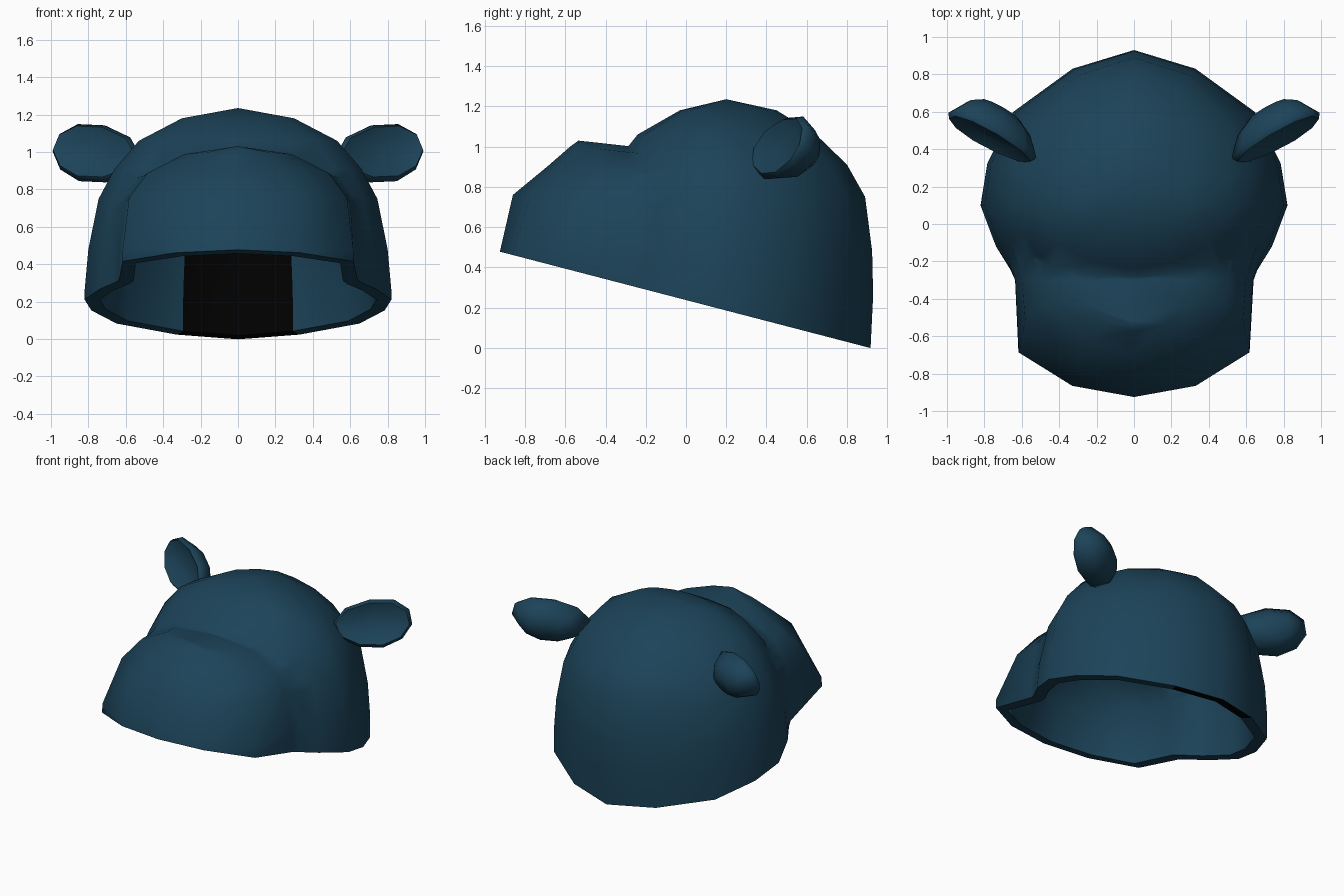
import bpy, bmesh, math
from mathutils import Vector

if "Cube" in bpy.data.objects:
    bpy.data.objects.remove(bpy.data.objects["Cube"], do_unlink=True)


def material(name, rgb):
    m = bpy.data.materials.new(name)
    m.use_nodes = True
    m.diffuse_color = (*rgb, 1)
    bsdf = m.node_tree.nodes["Principled BSDF"]
    bsdf.inputs["Base Color"].default_value = (*rgb, 1)
    bsdf.inputs["Roughness"].default_value = 0.8
    return m


BLUE = material("dark teal blue", (0.0115, 0.056, 0.099))
BLACK = material("black", (0.0003, 0.0003, 0.0003))


def loft(name, rings, tip=None):
    """Skin a stack of closed rings; the last ring closes on the tip."""
    bm = bmesh.new()
    loops = [[bm.verts.new(p) for p in ring] for ring in rings]
    n = len(loops[0])
    for low, high in zip(loops, loops[1:]):
        for i in range(n):
            j = (i + 1) % n
            bm.faces.new((low[i], low[j], high[j], high[i]))
    bm.faces.new(loops[0])
    if tip:
        top = bm.verts.new(tip)
        for i in range(n):
            bm.faces.new((loops[-1][i], loops[-1][(i + 1) % n], top))
    else:
        bm.faces.new(loops[-1])
    bmesh.ops.recalc_face_normals(bm, faces=bm.faces)
    mesh = bpy.data.meshes.new(name)
    bm.to_mesh(mesh)
    bm.free()
    ob = bpy.data.objects.new(name, mesh)
    bpy.context.collection.objects.link(ob)
    mesh.materials.append(BLUE)
    mesh.materials.append(BLACK)
    return ob


def activate(ob):
    bpy.ops.object.select_all(action="DESELECT")
    ob.select_set(True)
    bpy.context.view_layer.objects.active = ob


def apply(ob, mod):
    activate(ob)
    bpy.ops.object.modifier_apply(modifier=mod.name)


def smooth(ob, degrees):
    activate(ob)
    bpy.ops.object.shade_smooth_by_angle(angle=math.radians(degrees))


# Dome of the hood: height, half width, front y, back y
OUTLINE = [(0.40, 0.88), (0.79, 0.60), (0.955, 0.27), (1, 0),
           (0.90, -0.33), (0.77, -0.60), (0.40, -0.90)]
OUTLINE = ([(0, 1)] + OUTLINE + [(0, -1)]
           + [(-x, y) for x, y in reversed(OUTLINE)])
MID = 0.1
dome_levels = [(-0.15, 0.825, -0.58, 0.91), (0.26, 0.82, -0.57, 0.93),
               (0.48, 0.80, -0.54, 0.925), (0.75, 0.745, -0.46, 0.89),
               (0.91, 0.66, -0.36, 0.80), (1.06, 0.53, -0.24, 0.645),
               (1.18, 0.30, -0.03, 0.45)]
dome_rings = [[(half * x, MID + y * (back - MID if y > 0 else MID - front), z)
               for x, y in OUTLINE] for z, half, front, back in dome_levels]
hood = loft("hood", dome_rings, (0, 0.2, 1.235))

# Broad snout flaring back into the dome:
# height, half width, front y, corner setback, rear half width
snout_levels = [(0.0, 0.65, -0.93, 0.24, 0.80), (0.48, 0.635, -0.925, 0.24, 0.78),
                (0.76, 0.60, -0.86, 0.35, 0.72), (0.90, 0.50, -0.69, 0.27, 0.64),
                (1.0, 0.30, -0.575, 0.15, 0.46), (1.03, 0.02, -0.54, 0.02, 0.2)]
snout_rings = []
for z, w, front, setback, rear in snout_levels:
    half = [(0.52 * w, front + 0.25 * setback), (0.97 * w, front + setback),
            (w, -0.30), (rear, 0.1)]
    outline = [(0, front)] + half + [(-x, y) for x, y in reversed(half)]
    snout_rings.append([(x, y, z - 0.11 * max(0, y + 0.54)) for x, y in outline])
snout = loft("snout", snout_rings)

union = hood.modifiers.new("join snout", "BOOLEAN")
union.operation = "UNION"
union.solver = "EXACT"
union.object = snout
apply(hood, union)
bpy.data.objects.remove(snout, do_unlink=True)

# Slanted opening underneath
bm = bmesh.new()
bm.from_mesh(hood.data)
bmesh.ops.remove_doubles(bm, verts=bm.verts, dist=0.015)
bmesh.ops.bisect_plane(bm, geom=bm.verts[:] + bm.edges[:] + bm.faces[:],
                       plane_co=(0, 0, 0.237), plane_no=(0, 0.26, 1),
                       clear_inner=True)
bmesh.ops.remove_doubles(bm, verts=bm.verts, dist=0.015)
bmesh.ops.triangulate(bm, faces=[f for f in bm.faces if len(f.verts) > 4])
bm.to_mesh(hood.data)
bm.free()

# Thickness of the shell, with the rim kept on the slanted plane
solid = hood.modifiers.new("thickness", "SOLIDIFY")
solid.thickness = 0.08
solid.offset = -1
apply(hood, solid)
for v in hood.data.vertices:
    if abs(v.co.z - 0.237 + 0.26 * v.co.y) < 0.045:
        v.co.z = 0.237 - 0.26 * v.co.y

# Black panel on the inside of the back
for f in hood.data.polygons:
    c, n = f.center, f.normal
    f.material_index = int(c.y > 0.6 and abs(c.x) < 0.22 and c.z < 0.75
                           and (n.y < -0.3 or n.z < -0.7))
smooth(hood, 65)


# Shallow cupped ears whose inner ends run into the hood
def ear(name, side):
    centre = Vector((0.80, 0.475, 1.0))
    along = Vector((0.88, 0.46, 0.04)).normalized()
    up = Vector((0.02, 0.36, 0.93)).normalized()
    face = along.cross(up)
    if face.y > 0:
        face = -face
    # length, height, offset along the facing direction
    sections = [(0.10, 0.07, -0.17), (0.165, 0.13, -0.12), (0.225, 0.172, -0.02),
                (0.21, 0.15, 0.01), (0.13, 0.085, -0.025)]
    rings = []
    for length, height, depth in sections:
        ring = []
        for i in range(10):
            a = math.tau * i / 10
            reach = length * math.cos(a) * (1 if math.cos(a) > 0 else 1.35)
            p = centre + along * reach + up * height * math.sin(a) + face * depth
            ring.append((side * p.x, p.y, p.z))
        rings.append(ring)
    smooth(loft(name, rings), 65)


ear("left_ear", 1)
ear("right_ear", -1)
